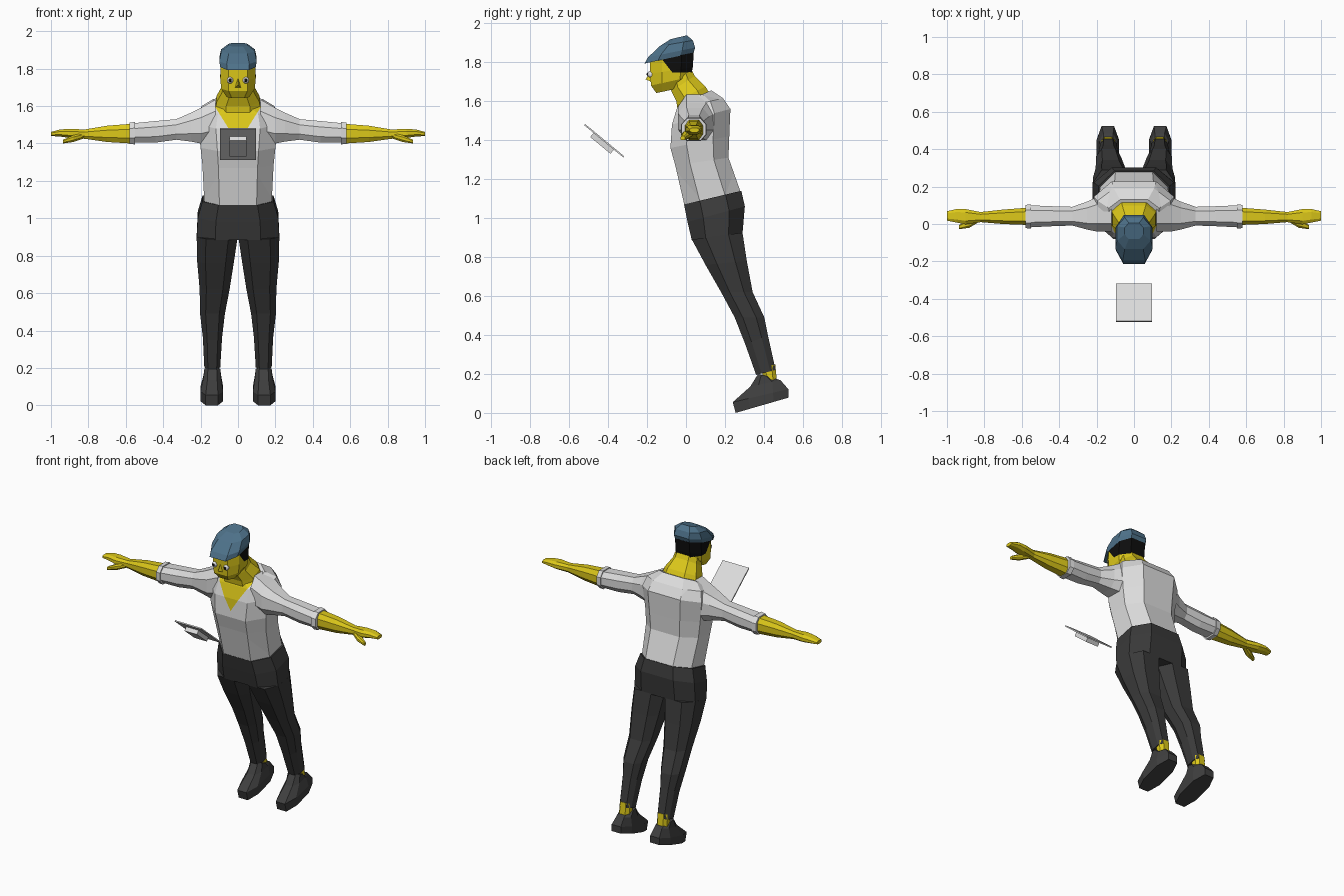
import bpy, bmesh, math
from mathutils import Vector, Matrix

if "Cube" in bpy.data.objects:
    bpy.data.objects.remove(bpy.data.objects["Cube"])


def material(name, r, g, b):
    m = bpy.data.materials.new(name)
    m.diffuse_color = (r, g, b, 1)
    m.use_nodes = True
    m.node_tree.nodes["Principled BSDF"].inputs["Base Color"].default_value = m.diffuse_color
    return m


SKIN = material("yellow skin", 0.72, 0.58, 0.01)
SHIRT = material("light grey", 0.72, 0.72, 0.72)
TROUSER = material("charcoal", 0.042, 0.042, 0.042)
SHOE = material("dark grey", 0.05, 0.05, 0.05)
CAP = material("slate blue", 0.075, 0.165, 0.25)
HAIR = material("black", 0.004, 0.004, 0.004)
EYE = material("white", 0.85, 0.85, 0.85)

# Eight-sided cross-section shared by every lofted part
OCT = [(-.55, -1), (.55, -1), (1, -.45), (1, .45), (.55, 1), (-.55, 1), (-1, .45), (-1, -.45)]


def finish(name, bm, *mats):
    bmesh.ops.recalc_face_normals(bm, faces=bm.faces)
    me = bpy.data.meshes.new(name)
    bm.to_mesh(me)
    bm.free()
    for m in mats:
        me.materials.append(m)
    ob = bpy.data.objects.new(name, me)
    bpy.context.collection.objects.link(ob)
    return ob


def loft(rings, side=1):
    """Skin a list of (centre, half axis a, half axis b) rings and cap the ends."""
    bm = bmesh.new()
    loops = []
    for c, a, b in rings:
        pts = [Vector(c) + Vector(a) * u + Vector(b) * v for u, v in OCT]
        loops.append([bm.verts.new((p.x * side, p.y, p.z)) for p in pts])
    for lo, hi in zip(loops, loops[1:]):
        for i in range(8):
            j = (i + 1) % 8
            bm.faces.new((lo[i], lo[j], hi[j], hi[i]))
    bm.faces.new(loops[0])
    bm.faces.new(loops[-1])
    bmesh.ops.recalc_face_normals(bm, faces=bm.faces)
    return bm


def body_ring(fy, fz, by, bz, x0, x1):
    """Ring from front point (fy, fz) to back point (by, bz), x0..x1 wide."""
    return (((x0 + x1) / 2, (fy + by) / 2, (fz + bz) / 2),
            ((x1 - x0) / 2, 0, 0), (0, (by - fy) / 2, (bz - fz) / 2))


def wide(rows):
    return [body_ring(*r[:4], -r[4], r[4]) for r in rows]


def arm_ring(x, y0, y1, z0, z1):
    return ((x, (y0 + y1) / 2, (z0 + z1) / 2), (0, (y1 - y0) / 2, 0), (0, 0, (z1 - z0) / 2))


def cut(bm, co, no):
    bmesh.ops.bisect_plane(bm, geom=bm.verts[:] + bm.edges[:] + bm.faces[:],
                           plane_co=co, plane_no=no)


# Shirt body with an open V neck
bm = loft(wide([
    (-.008, 1.065, .28, 1.135, .18),
    (-.055, 1.27, .218, 1.31, .19),
    (-.08, 1.36, .222, 1.42, .20),
    (-.072, 1.48, .228, 1.56, .215),
    (-.048, 1.56, .19, 1.615, .195),
    (-.035, 1.585, .13, 1.655, .135)]))
for s in (1, -1):
    cut(bm, (0, 0, 1.40), (-1.6 * s, 0, 1))
for f in bm.faces:
    c = f.calc_center_median()
    f.material_index = int(c.z > 1.40 + 1.6 * abs(c.x) and c.y < .02 and f.normal.y < -.2)
finish("shirt", bm, SHIRT, SKIN)

# Neck
finish("neck", loft(wide([
    (-.042, 1.55, .118, 1.645, .12),
    (-.05, 1.60, .10, 1.675, .115),
    (-.075, 1.65, .045, 1.73, .085),
    (-.08, 1.69, .03, 1.76, .08)])), SKIN)

# Head, with the back of the scalp as hair
bm = loft(wide([
    (-.152, 1.642, -.04, 1.665, .06),
    (-.18, 1.68, .025, 1.725, .09),
    (-.183, 1.74, .035, 1.775, .095),
    (-.185, 1.805, .04, 1.85, .093)]))
cut(bm, (0, -.08, 1.76), (0, .78, .62))
cut(bm, (0, 0, 1.748), (0, 0, 1))
for f in bm.faces:
    c = f.calc_center_median()
    f.material_index = int(c.z > 1.748 and (c.y + .08) * .78 + (c.z - 1.76) * .62 > 0)
finish("head", bm, SKIN, HAIR)

# Flat cap, narrowed towards its peak
bm = loft(wide([
    (-.213, 1.793, .038, 1.848, .095),
    (-.195, 1.825, .047, 1.875, .10),
    (-.135, 1.882, .035, 1.912, .09),
    (-.08, 1.918, .005, 1.938, .05)]))
for v in bm.verts:
    if v.co.y < -.15:
        v.co.x *= 1.1
finish("cap", bm, CAP)

# Nose wedge
bm = bmesh.new()
pts = [(-.016, -.18, 1.70), (.016, -.18, 1.70), (0, -.207, 1.712), (0, -.18, 1.755)]
vs = [bm.verts.new(p) for p in pts]
for tri in ((0, 1, 2), (1, 3, 2), (3, 0, 2), (0, 3, 1)):
    bm.faces.new([vs[i] for i in tri])
finish("nose", bm, SKIN)

# Hips
finish("trouser_hips", loft(wide([
    (.03, .885, .29, .92, .221),
    (.008, .98, .302, 1.06, .215),
    (-.01, 1.07, .284, 1.14, .19)])), TROUSER)

for s, side in ((1, "left"), (-1, "right")):
    # Trouser leg
    finish(side + "_trouser_leg", loft([body_ring(*r) for r in (
        (.36, .195, .46, .22, .095, .18),
        (.305, .35, .42, .40, .085, .188),
        (.25, .49, .402, .49, .07, .203),
        (.18, .62, .342, .62, .045, .205),
        (.10, .76, .312, .78, .022, .218),
        (.03, .89, .29, .925, .002, .221))], s), TROUSER)
    # Bare ankle
    finish(side + "_ankle", loft([body_ring(*r) for r in (
        (.40, .12, .47, .13, .10, .175),
        (.39, .23, .458, .25, .102, .173))], s), SKIN)
    # Shoe with raised tongue
    finish(side + "_shoe", loft([body_ring(*r) for r in (
        (.255, 0, .525, .078, .08, .20),
        (.24, .055, .525, .122, .08, .20),
        (.33, .135, .485, .168, .09, .185),
        (.37, .20, .43, .185, .095, .18))], s), SHOE)
    # Sleeve and cuff
    finish(side + "_sleeve", loft([arm_ring(*r) for r in (
        (.12, -.04, .15, 1.41, 1.635),
        (.20, -.04, .145, 1.40, 1.59),
        (.25, -.03, .12, 1.41, 1.565),
        (.33, -.008, .092, 1.42, 1.53),
        (.44, -.012, .095, 1.405, 1.52),
        (.56, -.018, .10, 1.405, 1.508))], s), SHIRT)
    finish(side + "_cuff", loft([arm_ring(*r) for r in (
        (.55, -.025, .105, 1.395, 1.515),
        (.58, -.022, .102, 1.398, 1.512))], s), SHIRT)
    # Forearm and hand
    finish(side + "_forearm", loft([arm_ring(*r) for r in (
        (.57, -.005, .087, 1.40, 1.505),
        (.70, 0, .077, 1.408, 1.495),
        (.82, .01, .064, 1.425, 1.475),
        (.90, -.002, .08, 1.43, 1.478),
        (.95, .008, .08, 1.437, 1.475),
        (1.0, .018, .068, 1.44, 1.462))], s), SKIN)
    finish(side + "_thumb", loft([arm_ring(*r) for r in (
        (.83, .01, .045, 1.425, 1.455),
        (.88, -.02, .025, 1.408, 1.445),
        (.935, -.028, -.005, 1.40, 1.42))], s), SKIN)
    # Eye and pupil
    for part, r, y, m in (("eye", .018, -.18, EYE), ("pupil", .009, -.194, HAIR)):
        bm = bmesh.new()
        bmesh.ops.create_uvsphere(bm, u_segments=10, v_segments=6, radius=r,
                                  matrix=Matrix.Translation((.042 * s, y, 1.738)))
        finish(side + "_" + part, bm, m)


def tilted_box(name, along, depth, size, mat):
    """Box on the tilted board; along runs down its slope, depth is below it."""
    bm = bmesh.new()
    frame = Matrix.Translation((0, -.42, 1.397)) @ Matrix.Rotation(math.radians(-39.5), 4, 'X')
    bmesh.ops.create_cube(bm, size=1, matrix=frame @ Matrix.Translation((0, along, -depth))
                          @ Matrix.Diagonal((*size, 1)))
    finish(name, bm, mat)


# Floating board with a raised pad beneath it
tilted_box("board", 0, 0, (.19, .26, .008), SHIRT)
tilted_box("board_pad", 0, .016, (.09, .135, .03), SHIRT)
